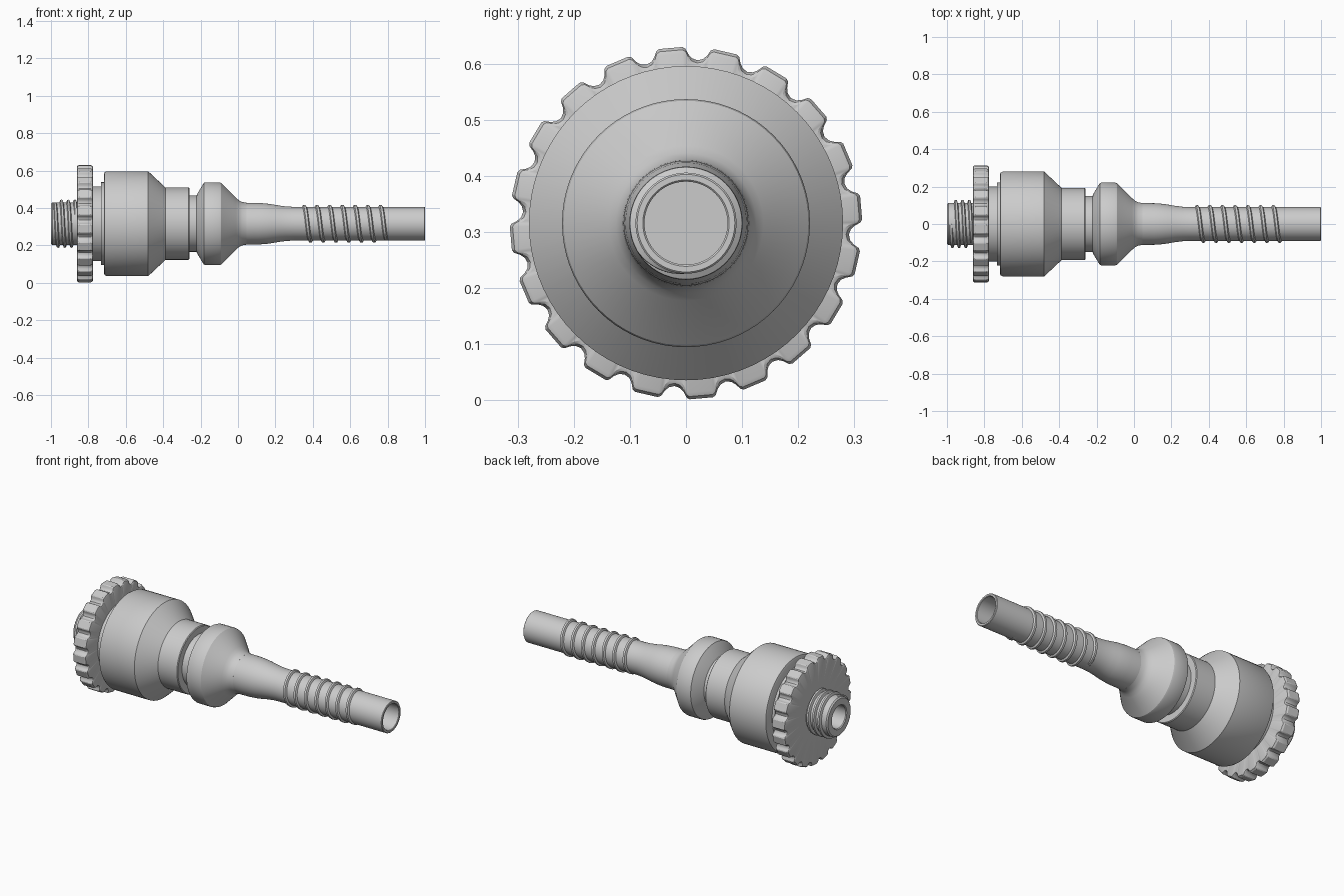
import bpy, bmesh, math

cube = bpy.data.objects.get("Cube")
if cube:
    bpy.data.objects.remove(cube, do_unlink=True)

AXIS_Z = 0.316
TAU = 2 * math.pi

grey = bpy.data.materials.new("plain grey")
grey.use_nodes = True
grey.diffuse_color = (0.6, 0.6, 0.6, 1)
grey.node_tree.nodes["Principled BSDF"].inputs["Base Color"].default_value = (0.6, 0.6, 0.6, 1)


def around(x, r, a):
    """Point at angle a from the top, turning towards the back."""
    return (x, r * math.sin(a), AXIS_Z + r * math.cos(a))


def finish(bm, name):
    bmesh.ops.recalc_face_normals(bm, faces=bm.faces)
    mesh = bpy.data.meshes.new(name)
    bm.to_mesh(mesh)
    bm.free()
    mesh.materials.append(grey)
    ob = bpy.data.objects.new(name, mesh)
    bpy.context.collection.objects.link(ob)
    bpy.ops.object.select_all(action='DESELECT')
    ob.select_set(True)
    bpy.context.view_layer.objects.active = ob
    bpy.ops.object.shade_smooth_by_angle(angle=math.radians(28))
    return ob


def lathe(name, profile, spokes=None):
    """Turn a closed (x, r) outline about the long axis; spokes are (angle, notch depth)."""
    spokes = spokes or [(TAU * i / 72, 0) for i in range(72)]
    bm = bmesh.new()
    rings = []
    for x, r in profile:
        if r == 0:
            rings.append([bm.verts.new(around(x, 0, 0))] * len(spokes))
        else:
            rings.append([bm.verts.new(around(x, r - (d if r > 0.25 else 0), a)) for a, d in spokes])
    for k, ring in enumerate(rings):
        after = rings[(k + 1) % len(rings)]
        for i in range(len(spokes)):
            j = (i + 1) % len(spokes)
            corners = list(dict.fromkeys((ring[i], ring[j], after[j], after[i])))
            if len(corners) > 2:
                bm.faces.new(corners)
    return finish(bm, name)


def thread(name, x0, pitch, start, turns, radius, half, height):
    """Sweep a ridge along a helix, fading in and out at the ends."""
    bm = bmesh.new()
    steps = int(turns * 48)
    section = [(-half, -0.3), (-half * 0.45, 0.9), (0, 1), (half * 0.45, 0.9), (half, -0.3)]
    rows = []
    for s in range(steps + 1):
        t = TAU * turns * s / steps
        fade = min(1, s / 8, (steps - s) / 8)
        x = x0 + pitch * t / TAU
        rows.append([bm.verts.new(around(x + dx, radius + height * (h * fade if h > 0 else h), -start - t))
                     for dx, h in section])
    for a, b in zip(rows, rows[1:]):
        for i in range(len(section)):
            j = (i + 1) % len(section)
            bm.faces.new((a[i], a[j], b[j], b[i]))
    bm.faces.new(rows[0])
    bm.faces.new(rows[-1])
    return finish(bm, name)


# Threaded inlet with a blind bore
lathe("inlet_stub", [(-0.6, 0), (-0.6, 0.066), (-0.995, 0.066), (-1, 0.07), (-1, 0.106),
                     (-0.993, 0.113), (-0.51, 0.113), (-0.51, 0)])
thread("inlet_thread", -0.98, 0.036, 0, 3.2, 0.113, 0.012, 0.016)

# Scalloped grip ring
half_notch = [(5.2, 0), (4.2, 0.003), (3.2, 0.013), (1.9, 0.02)]
notch = [(-a, d) for a, d in half_notch] + [(0, 0.023)] + half_notch[::-1]
spokes = [(math.radians(4 + 18 * k + a), d) for k in range(20) for a, d in notch]
lathe("grip_ring", [(-0.862, 0.1), (-0.862, 0.302), (-0.859, 0.309), (-0.85, 0.314),
                    (-0.787, 0.314), (-0.778, 0.309), (-0.775, 0.302), (-0.775, 0.1)], spokes)

# Stepped collar behind the ring
lathe("collar", [(-0.78, 0.1), (-0.78, 0.2), (-0.733, 0.2), (-0.733, 0.222),
                 (-0.71, 0.222), (-0.71, 0.1)])

# Large body, shoulder and neck
lathe("main_body", [(-0.5, 0), (-0.5, 0.1), (-0.717, 0.1), (-0.717, 0.265), (-0.713, 0.275),
                    (-0.703, 0.28), (-0.48, 0.28), (-0.387, 0.193), (-0.264, 0.193),
                    (-0.26, 0.189), (-0.26, 0)])

# Flange with the groove on its inlet side
lathe("flange", [(-0.27, 0), (-0.27, 0.15), (-0.222, 0.15), (-0.218, 0.16), (-0.183, 0.218),
                 (-0.176, 0.221), (-0.1, 0.221), (-0.09, 0.218), (-0.01, 0.138), (0.005, 0.125),
                 (0.022, 0.116), (0.045, 0.112), (0.045, 0)])

# Hollow hose tail
lathe("hose_tail", [(0.1, 0), (0.1, 0.074), (0.997, 0.074), (1, 0.077), (1, 0.087), (0.997, 0.09),
                    (0.3, 0.09), (0.26, 0.092), (0.22, 0.097), (0.18, 0.104), (0.15, 0.108),
                    (0.11, 0.111), (0.03, 0.112), (0.03, 0)])
thread("hose_ridge", 0.32, 0.068, math.pi, 7, 0.09, 0.013, 0.011)
